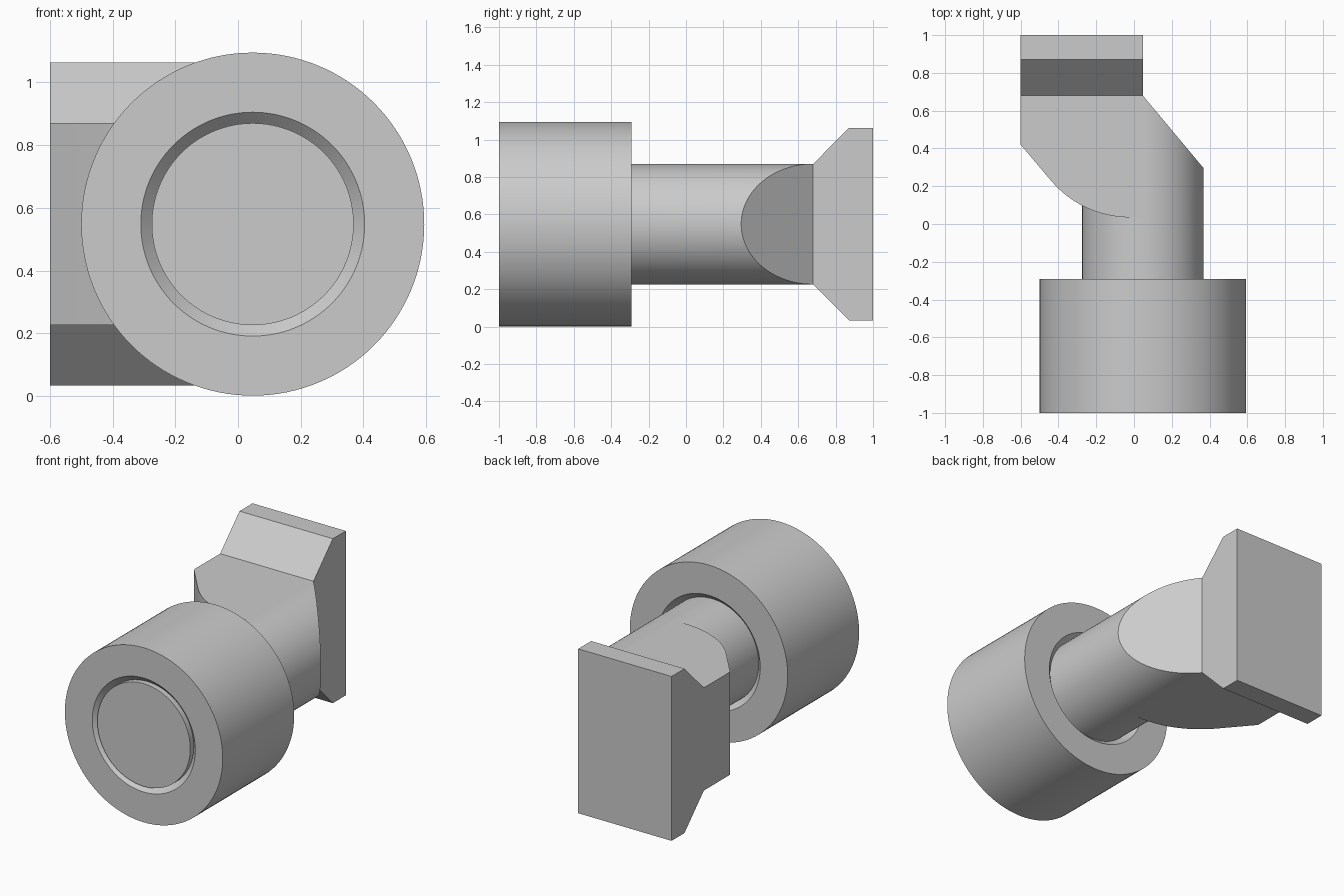
import bpy, bmesh
from math import sin, cos, pi, radians
from mathutils import Vector

cube = bpy.data.objects.get("Cube")
if cube:
    bpy.data.objects.remove(cube)

AX, AZ = 0.047, 0.548        # shared axis of ring and pin
R_PIN, R_HOLE, R_RING = 0.322, 0.357, 0.547
SEG = 128

grey = bpy.data.materials.new("plain_grey")
grey.use_nodes = True
grey.diffuse_color = (0.6, 0.6, 0.6, 1)
grey.node_tree.nodes["Principled BSDF"].inputs["Base Color"].default_value = (0.6, 0.6, 0.6, 1)


def finish(name, bm):
    bmesh.ops.recalc_face_normals(bm, faces=bm.faces)
    mesh = bpy.data.meshes.new(name)
    bm.to_mesh(mesh)
    bm.free()
    mesh.materials.append(grey)
    ob = bpy.data.objects.new(name, mesh)
    bpy.context.collection.objects.link(ob)
    bpy.ops.object.select_all(action='DESELECT')
    ob.select_set(True)
    bpy.context.view_layer.objects.active = ob
    bpy.ops.object.shade_smooth_by_angle(angle=radians(30))
    return ob


def lathe(profile, closed):
    """Turn (radius, y) points around the shared axis; open profiles get end caps."""
    bm = bmesh.new()
    loops = [[bm.verts.new((AX + r * cos(2 * pi * i / SEG), y, AZ + r * sin(2 * pi * i / SEG)))
              for i in range(SEG)] for r, y in profile]
    pairs = list(zip(loops, loops[1:]))
    if closed:
        pairs.append((loops[-1], loops[0]))
    else:
        bm.faces.new(loops[0])
        bm.faces.new(loops[-1])
    for a, b in pairs:
        for i in range(SEG):
            j = (i + 1) % SEG
            bm.faces.new((a[i], a[j], b[j], b[i]))
    return bm


def prism(points, offset):
    bm = bmesh.new()
    face = bm.faces.new([bm.verts.new(p) for p in points])
    new = bmesh.ops.extrude_face_region(bm, geom=[face])["geom"]
    bmesh.ops.translate(bm, vec=offset, verts=[v for v in new if isinstance(v, bmesh.types.BMVert)])
    return bm


# Ring with a chamfered bore at both ends
front, back, ch = -1.0, -0.292, R_HOLE - R_PIN
finish("ring", lathe([(R_RING, front), (R_RING, back), (R_HOLE, back), (R_PIN, back - ch),
                      (R_PIN, front + ch), (R_HOLE, front)], True))

# Pin, cut off at a slant behind
bm = lathe([(R_PIN, front), (R_PIN, 0.68)], False)
slant = Vector((0.385, 0.322, 0))
cut = bmesh.ops.bisect_plane(bm, geom=bm.verts[:] + bm.edges[:] + bm.faces[:], dist=1e-5,
                             plane_co=(AX, 0.68, AZ), plane_no=slant, clear_outer=True)
bmesh.ops.holes_fill(bm, edges=[e for e in bm.edges if e.is_boundary])
finish("pin", bm)

# Sideways arm with a rounded inner corner
r, cx, cy = 0.549, -0.02, 0.584
z0 = AZ - R_PIN
outline = [(AX, 0.035), (AX, 0.68), (-0.6, 0.68), (-0.6, 0.42)]
outline += [(cx - r * sin(radians(a)), cy - r * cos(radians(a))) for a in range(50, -1, -2)]
finish("arm", prism([(x, y, z0) for x, y in outline], (0, 0, 2 * R_PIN)))

# End plate flaring from the arm thickness to its full height
half = [(0.68, R_PIN), (0.872, 0.515), (1.0, 0.515)]
side = half + [(y, -h) for y, h in reversed(half)]
finish("end_plate", prism([(-0.6, y, AZ + h) for y, h in side], (AX + 0.6, 0, 0)))
